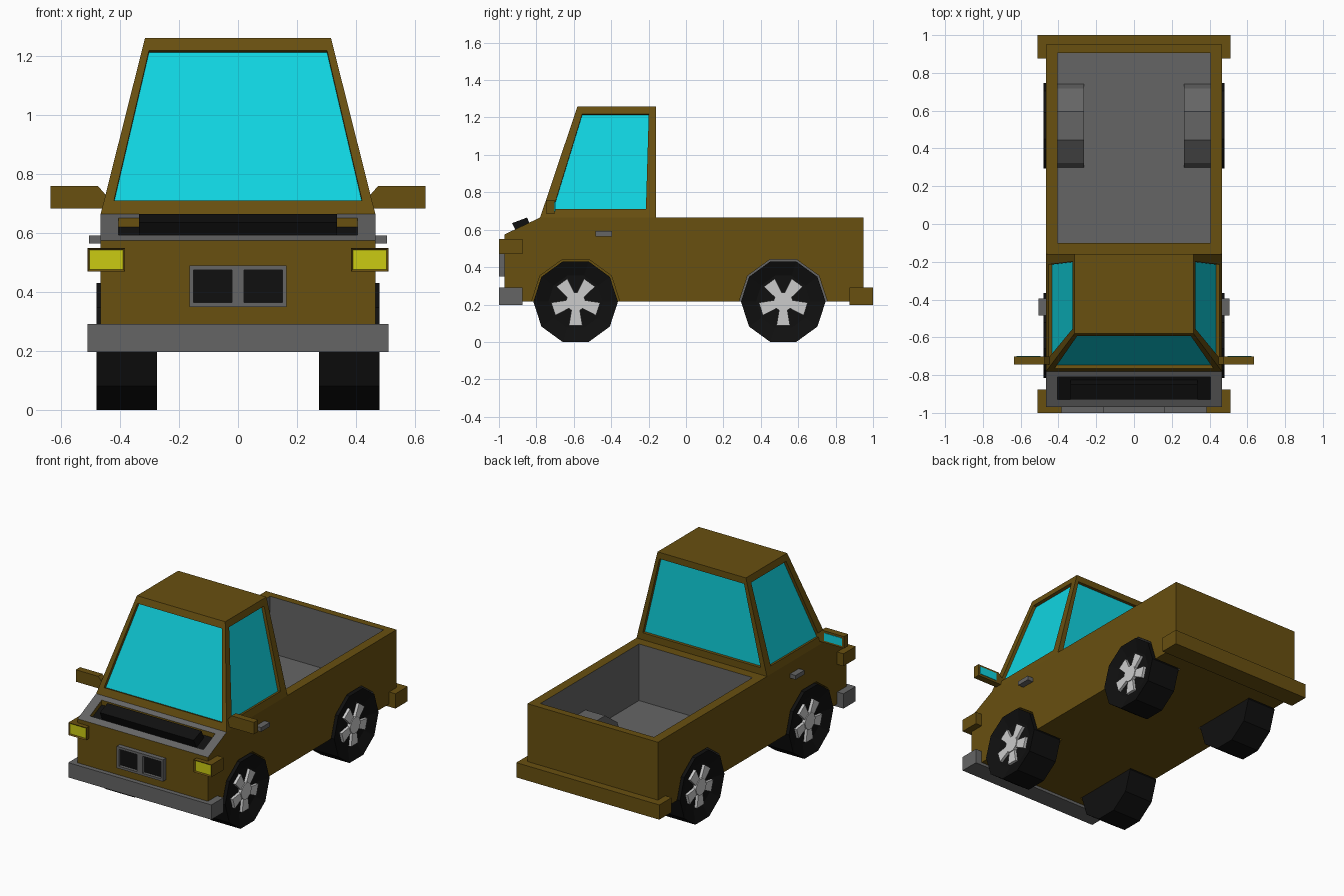
import bpy, bmesh
from math import sin, cos, radians
from mathutils import Vector

cube = bpy.data.objects.get("Cube")
if cube:
    bpy.data.objects.remove(cube, do_unlink=True)


def material(name, r, g, b):
    m = bpy.data.materials.new(name)
    m.use_nodes = True
    m.diffuse_color = (r, g, b, 1)
    m.node_tree.nodes["Principled BSDF"].inputs["Base Color"].default_value = (r, g, b, 1)
    return m


brown = material("brown paint", .14, .08, .005)
grey = material("dark grey", .13, .13, .13)
black = material("black rubber", .005, .005, .005)
glass = material("cyan glass", .005, .66, .75)
yellow = material("yellow lamp", .6, .6, .006)
silver = material("light grey", .6, .6, .6)
BODY_MATS = [brown, grey, black]


def finish(name, bm, mats):
    bmesh.ops.recalc_face_normals(bm, faces=bm.faces)
    mesh = bpy.data.meshes.new(name)
    bm.to_mesh(mesh)
    bm.free()
    for m in mats:
        mesh.materials.append(m)
    ob = bpy.data.objects.new(name, mesh)
    bpy.context.collection.objects.link(ob)
    return ob


def add_prism(bm, pts, a, b, axis="x"):
    """Extrude a 2D profile from a to b along x (profile in yz) or y (profile in xz)."""
    def place(p, t):
        return (t, p[0], p[1]) if axis == "x" else (p[0], t, p[1])
    lo = [bm.verts.new(place(p, a)) for p in pts]
    hi = [bm.verts.new(place(p, b)) for p in pts]
    n = len(pts)
    bm.faces.new(lo)
    bm.faces.new(hi)
    for i in range(n):
        bm.faces.new((lo[i], lo[(i + 1) % n], hi[(i + 1) % n], hi[i]))


def prism(name, pts, a, b, mats, axis="x", index=0):
    bm = bmesh.new()
    add_prism(bm, pts, a, b, axis)
    for f in bm.faces:
        f.material_index = index
    return finish(name, bm, mats)


def rect(u0, u1, v0, v1):
    return [(u0, v0), (u1, v0), (u1, v1), (u0, v1)]


def box(name, x0, x1, y0, y1, z0, z1, mats, index=0):
    return prism(name, rect(y0, y1, z0, z1), x0, x1, mats, index=index)


def decagon(cy, cz, r, count=10):
    return [(cy + r * cos(radians(36 * i)), cz + r * sin(radians(36 * i))) for i in range(count)]


def inset_facing(ob, direction, thickness, depth, index=None):
    """Inset the face that looks along a direction."""
    bm = bmesh.new()
    bm.from_mesh(ob.data)
    face = max(bm.faces, key=lambda f: f.normal.dot(Vector(direction)))
    bmesh.ops.inset_individual(bm, faces=[face], thickness=thickness, depth=depth)
    if index is not None:
        face.material_index = index
    bm.to_mesh(ob.data)
    bm.free()


def boolean(ob, tool, operation):
    mod = ob.modifiers.new("cut", "BOOLEAN")
    mod.solver = "EXACT"
    mod.operation = operation
    mod.object = tool
    dg = bpy.context.evaluated_depsgraph_get()
    mesh = bpy.data.meshes.new_from_object(ob.evaluated_get(dg))
    ob.modifiers.clear()
    ob.data = mesh
    bpy.data.objects.remove(tool, do_unlink=True)


FRONT_Y, REAR_Y, AXLE_Z = -.59, .52, .215

# Body with grey hood panel
body = prism("body", [(-.97, .215), (.95, .215), (.95, .665), (-.78, .665), (-.97, .575)],
             -.465, .465, BODY_MATS)
for f in body.data.polygons:
    if f.normal.y < -.2 and f.normal.z > .2:
        f.material_index = 1

# Cargo bed with wheel housings
boolean(body, box("bed_cutter", -.405, .405, -.10, .905, .30, .9, BODY_MATS, 1), "DIFFERENCE")
for s in (-1, 1):
    arch = [(y, max(z, .24)) for y, z in decagon(REAR_Y, AXLE_Z, .245, 6)]
    boolean(body, prism("housing", arch, s * .265, s * .435, BODY_MATS, index=1), "UNION")

# Wheel wells
for s in (-1, 1):
    for y, index in ((FRONT_Y, 0), (REAR_Y, 1)):
        well = prism("well_cutter", decagon(y, AXLE_Z, .236), s * .27, s * .6, BODY_MATS, index=index)
        boolean(body, well, "DIFFERENCE")

# Hood opening with black floor, and the engine bar in it
opening = prism("opening_cutter", [(-.93, .565), (-.81, .62), (-.81, .8), (-.93, .8)],
                -.405, .405, BODY_MATS)
for f in opening.data.polygons:
    if f.normal.z < -.5:
        f.material_index = 2
boolean(body, opening, "DIFFERENCE")
prism("engine_bar", [(-.93, .635), (-.85, .665), (-.825, .61), (-.90, .574)], -.335, .335, [black])

# Cab: tapered shell with recessed windows on all four sides
base = [Vector((x, y, .665)) for x, y in ((-.465, -.78), (.465, -.78), (.465, -.16), (-.465, -.16))]
roof = [Vector((x, y, 1.26)) for x, y in ((-.315, -.58), (.315, -.58), (.315, -.16), (-.315, -.16))]
bm = bmesh.new()
bm.faces.new([bm.verts.new(p) for p in base])
bm.faces.new([bm.verts.new(p) for p in roof])
for i in range(4):
    j = (i + 1) % 4
    margin = .09 if i % 2 else .037
    outer = [base[i], base[j], roof[j], roof[i]]
    normal = (base[j] - base[i]).cross(roof[i] - base[i]).normalized()
    inner = []
    for u, v in rect(margin, 1 - margin, .075, .93):
        inner.append(base[i].lerp(base[j], u).lerp(roof[i].lerp(roof[j], u), v))
    deep = [p - normal * .02 for p in inner]
    rings = [[bm.verts.new(p) for p in ring] for ring in (outer, inner, deep)]
    for a, b in zip(rings, rings[1:]):
        for k in range(4):
            m = (k + 1) % 4
            bm.faces.new((a[k], a[m], b[m], b[k]))
    bm.faces.new(rings[2]).material_index = 1
bmesh.ops.remove_doubles(bm, verts=bm.verts, dist=.0005)
finish("cab", bm, [brown, glass])

# Bumpers
box("front_bumper", -.51, .51, -1, -.875, .197, .292, [grey])
box("rear_bumper", -.51, .51, .875, 1, .197, .292, [brown])

# Grille: black backing with grey bars
box("grille_backing", -.15, .15, -.98, -.965, .36, .48, [black])
bm = bmesh.new()
for x0, x1 in ((-.165, -.15), (-.02, .02), (.15, .165)):
    add_prism(bm, rect(x0, x1, .35, .49), -1, -.965, "y")
for z0, z1 in ((.35, .365), (.475, .49)):
    add_prism(bm, rect(-.15, .15, z0, z1), -1, -.965, "y")
finish("grille_frame", bm, [grey])

for s, side in ((-1, "right"), (1, "left")):
    # Headlight
    lamp = box(side + "_headlight", s * .383, s * .51, -1, -.875, .47, .55, [brown, yellow])
    inset_facing(lamp, (0, -1, 0), .01, -.008, 1)

    # Door handle
    box(side + "_door_handle", s * .455, s * .505, -.485, -.395, .565, .592, [grey])

    # Wing mirror with glass on the rear face
    shape = [(.635, .683), (.635, .76), (.475, .76), (.44, .72), (.44, .683)]
    prism(side + "_mirror", [(s * x, z) for x, z in shape], -.745, -.702, [brown], "y")
    box(side + "_mirror_glass", s * .495, s * .622, -.704, -.699, .697, .747, [glass])

    # Wheels
    for y, end in ((FRONT_Y, "front"), (REAR_Y, "rear")):
        name = end + "_" + side
        tyre = prism(name + "_tyre", decagon(y, AXLE_Z, .226), s * .275, s * .48, [black])
        inset_facing(tyre, (s, 0, 0), .08, -.03)
        bm = bmesh.new()
        add_prism(bm, decagon(y, AXLE_Z, .053), s * .44, s * .473)
        for k in range(5):
            a = radians(72 * k - 90)
            spoke = [(y + r * cos(a) - w * sin(a), AXLE_Z + r * sin(a) + w * cos(a))
                     for r, w in ((.03, -.02), (.126, -.036), (.126, .036), (.03, .02))]
            add_prism(bm, spoke, s * .44, s * .468)
        finish(name + "_rim", bm, [silver])
